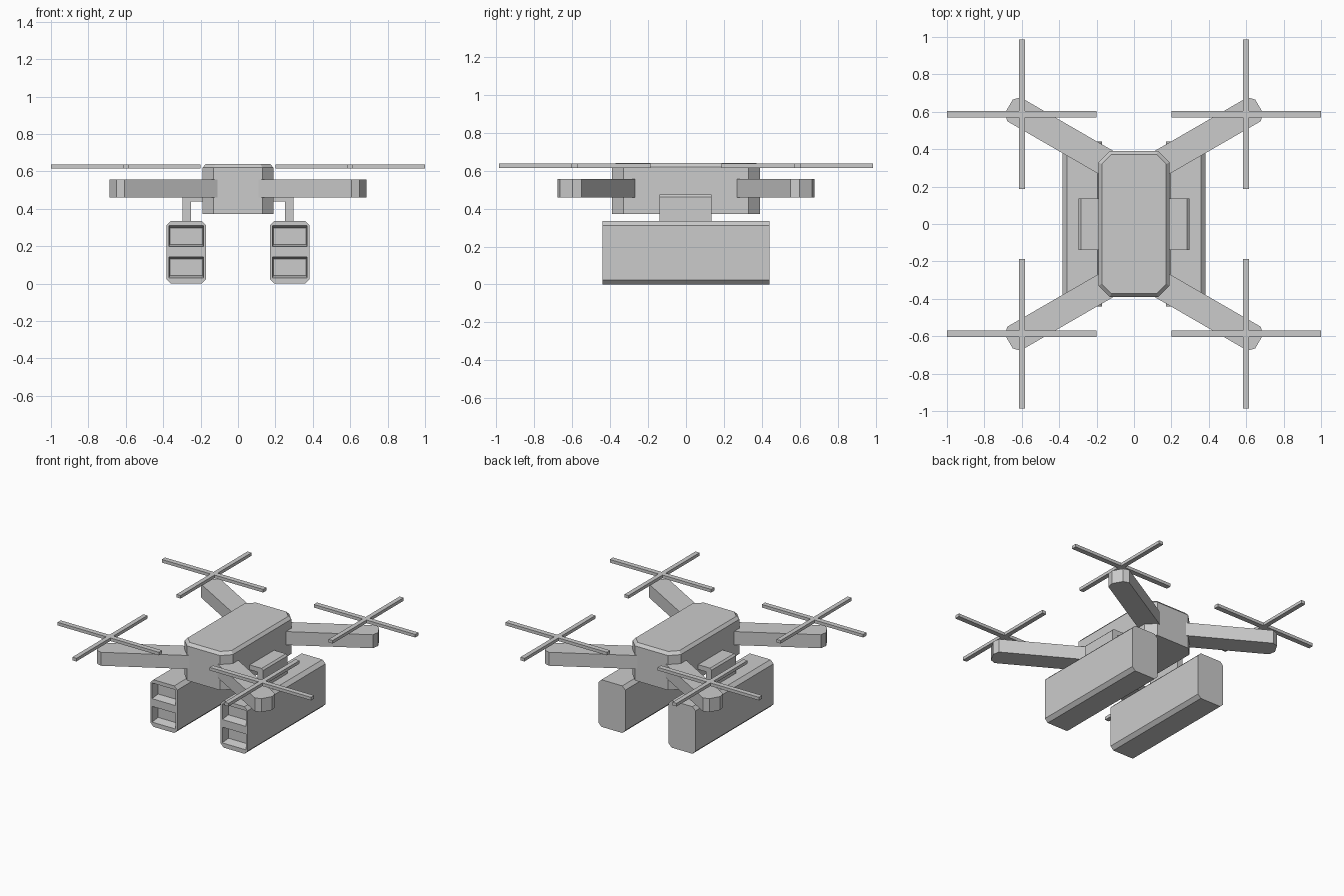
import bpy, bmesh
from math import radians
from mathutils import Matrix, Vector

if "Cube" in bpy.data.objects:
    bpy.data.objects.remove(bpy.data.objects["Cube"])


def finish(name, bm):
    bmesh.ops.recalc_face_normals(bm, faces=bm.faces[:])
    me = bpy.data.meshes.new(name)
    bm.to_mesh(me)
    bm.free()
    ob = bpy.data.objects.new(name, me)
    bpy.context.collection.objects.link(ob)
    return ob


def loft(name, rings):
    """Join matching rings of 3D points into a closed solid."""
    bm = bmesh.new()
    rows = [[bm.verts.new(p) for p in r] for r in rings]
    n = len(rows[0])
    for a, b in zip(rows, rows[1:]):
        for i in range(n):
            j = (i + 1) % n
            bm.faces.new((a[i], a[j], b[j], b[i]))
    bm.faces.new(rows[0])
    bm.faces.new(rows[-1])
    return finish(name, bm)


def octagon(hx, hy, c):
    """Rectangle with cut corners."""
    return [(hx, c - hy), (hx, hy - c), (hx - c, hy), (c - hx, hy),
            (-hx, hy - c), (-hx, c - hy), (c - hx, -hy), (hx - c, -hy)]


def plan(pts, z):
    return [(x, y, z) for x, y in pts]


def section(pts, y):
    return [(x, y, z) for x, z in pts]


# Central body with cut corners and a bevelled top rim
outer = octagon(0.19, 0.39, 0.06)
inner = octagon(0.172, 0.372, 0.052)
loft("body", [plan(outer, 0.373), plan(outer, 0.62), plan(inner, 0.64)])

# Arm outline along its own axis, tip corners cut; cross-shaped rotor outline
arm = [(0.2, 0.137), (0.863, 0.137), (0.894, 0.175),
       (0.894, 0.251), (0.865, 0.283), (0.2, 0.283)]
L, w, h = 0.4, 0.016, 0.018
cross = [(L, -h), (L, h), (w, h), (w, L), (-w, L), (-w, h),
         (-L, h), (-L, -h), (-w, -h), (-w, -L), (w, -L), (w, -h)]
turn = Matrix.Rotation(radians(30), 2)

for sx, side in ((-1, "left"), (1, "right")):
    for sy, end in ((-1, "front"), (1, "back")):
        pts = [turn @ Vector(p) for p in arm]
        pts = [(sx * p.x, sy * p.y) for p in pts]
        loft(f"{end}_{side}_arm", [plan(pts, 0.46), plan(pts, 0.556)])
        pts = [(sx * 0.6 + x, sy * 0.587 + y) for x, y in cross]
        loft(f"{end}_{side}_rotor", [plan(pts, 0.615), plan(pts, 0.637)])

    # Hanging pod with two tapered recesses in the front
    cx = sx * 0.277
    prof = [(cx + x, 0.168 + z) for x, z in octagon(0.106, 0.168, 0.024)]
    pod = loft(f"{side}_pod", [section(prof, -0.44), section(prof, 0.44)])
    for z in (0.087, 0.254):
        def rect(hx, hz):
            return [(cx - hx, z - hz), (cx + hx, z - hz),
                    (cx + hx, z + hz), (cx - hx, z + hz)]
        cutter = loft("recess_cutter", [section(rect(0.094, 0.057), -0.46),
                                        section(rect(0.093, 0.056), -0.44),
                                        section(rect(0.087, 0.044), -0.38)])
        cutter.hide_render = True
        mod = pod.modifiers.new("recess", 'BOOLEAN')
        mod.operation = 'DIFFERENCE'
        mod.solver = 'EXACT'
        mod.object = cutter
        bpy.context.view_layer.objects.active = pod
        bpy.ops.object.modifier_apply(modifier=mod.name)
        bpy.data.objects.remove(cutter)

    # L-shaped bracket from body to pod
    ell = [(0.15, 0.44), (0.252, 0.44), (0.252, 0.32), (0.296, 0.32),
           (0.296, 0.462), (0.284, 0.474), (0.15, 0.474)]
    ell = [(sx * x, z) for x, z in ell]
    loft(f"{side}_bracket", [section(ell, -0.14), section(ell, 0.135)])
